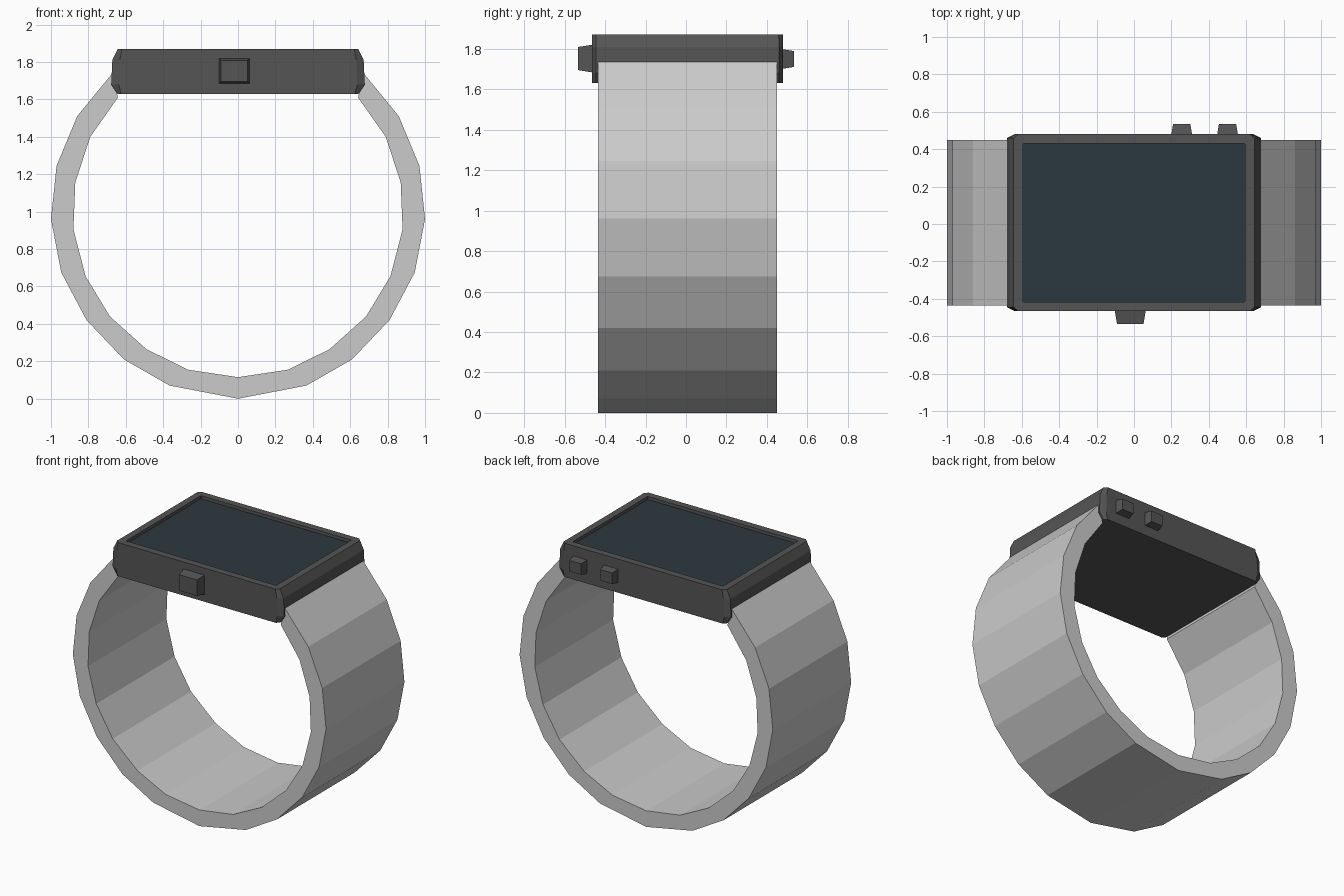
import bpy, bmesh

if "Cube" in bpy.data.objects:
    bpy.data.objects.remove(bpy.data.objects["Cube"])

YC = 0.007  # case and strap sit slightly behind the origin


def material(name, rgb):
    m = bpy.data.materials.new(name)
    m.diffuse_color = (*rgb, 1)
    m.use_nodes = True
    m.node_tree.nodes["Principled BSDF"].inputs["Base Color"].default_value = m.diffuse_color
    return m


def add_object(name, bm, mat=None):
    bmesh.ops.recalc_face_normals(bm, faces=bm.faces)
    me = bpy.data.meshes.new(name)
    bm.to_mesh(me)
    bm.free()
    ob = bpy.data.objects.new(name, me)
    bpy.context.collection.objects.link(ob)
    if mat:
        me.materials.append(mat)
    return ob


def loft(name, rings, mat=None, cap_start=True, cap_end=True):
    """Skin a series of equal-length point rings."""
    bm = bmesh.new()
    loops = [[bm.verts.new(p) for p in r] for r in rings]
    n = len(loops[0])
    for a, b in zip(loops, loops[1:]):
        for i in range(n):
            j = (i + 1) % n
            bm.faces.new((a[i], a[j], b[j], b[i]))
    if cap_start:
        bm.faces.new(loops[0])
    if cap_end:
        bm.faces.new(loops[-1])
    return add_object(name, bm, mat)


def cut_rect(hx, hy, cx, cy, z):
    """Rectangle with chamfered corners at height z."""
    pts = []
    for sx, sy in ((1, 1), (-1, 1), (-1, -1), (1, -1)):
        pair = [(sx * hx, sy * (hy - cy)), (sx * (hx - cx), sy * hy)]
        pts += pair if sx * sy > 0 else pair[::-1]
    return [(x, y + YC, z) for x, y in pts]


dark = material("dark_casing", (0.09, 0.09, 0.09))
glass = material("screen_glass", (0.024, 0.04, 0.05))

# Strap: open band, right half profile mirrored to the left
outer = [(0, 0), (.365, .07), (.61, .21), (.81, .42), (.945, .675),
         (1, .96), (.97, 1.245), (.86, 1.51), (.672, 1.74)]
inner = [(0, .115), (.267, .155), (.49, .265), (.685, .44), (.815, .655),
         (.88, .905), (.87, 1.155), (.79, 1.4), (.642, 1.61)]


def both_sides(half):
    return [(-x, z) for x, z in half[:0:-1]] + half


hw = 0.442
loft("strap", [[(xo, YC - hw, zo), (xo, YC + hw, zo), (xi, YC + hw, zi), (xi, YC - hw, zi)]
               for (xo, zo), (xi, zi) in zip(both_sides(outer), both_sides(inner))])

# Case: chamfered body with a raised frame around the screen recess
loft("case", [
    cut_rect(.645, .473, .02, .02, 1.63),
    cut_rect(.678, .473, .04, .02, 1.68),
    cut_rect(.672, .473, .04, .02, 1.81),
    cut_rect(.643, .473, .022, .022, 1.87),
    cut_rect(.594, .423, .004, .004, 1.87),
    cut_rect(.594, .423, .004, .004, 1.848),
], dark, cap_end=False)

# Screen
bm = bmesh.new()
bm.faces.new([bm.verts.new(p) for p in cut_rect(.594, .423, .004, .004, 1.848)])
add_object("screen", bm, glass)


# Buttons: tapered blocks on the front and back walls
def button(name, x, z, hx, hz, y0, y1, taper):
    def rect(a, b, y):
        return [(x + a, y, z + b), (x - a, y, z + b), (x - a, y, z - b), (x + a, y, z - b)]
    loft(name, [rect(hx, hz, y0), rect(hx - taper, hz - taper, y1)], dark)


button("front_button", -.02, 1.752, .083, .069, -.46, -.535, .012)
for i, x in enumerate((.255, .5)):
    button(f"back_button_{i + 1}", x, 1.75, .056, .049, .475, .535, .01)
